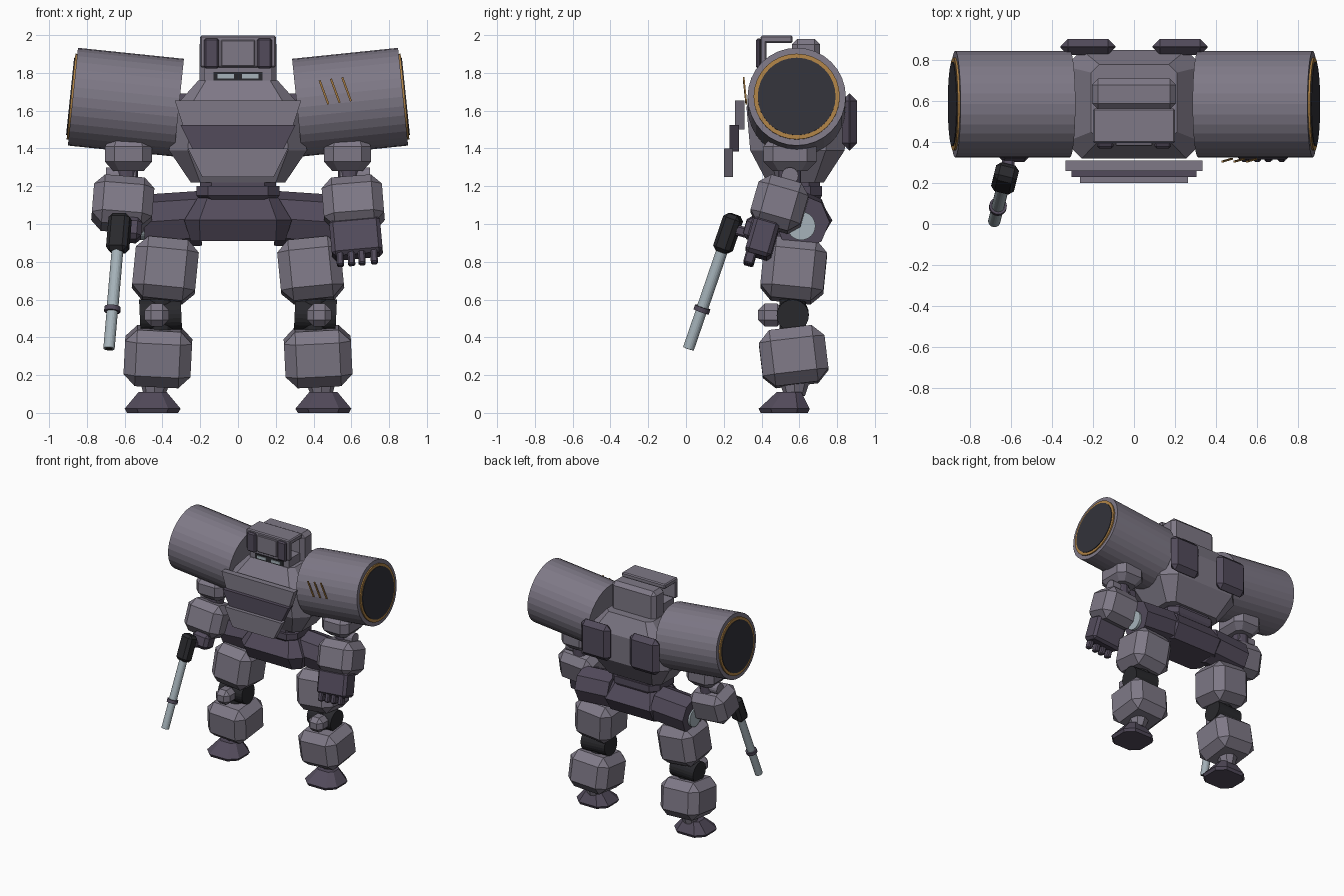
import bpy, bmesh
from mathutils import Vector, Euler

cube = bpy.data.objects.get("Cube")
if cube:
    bpy.data.objects.remove(cube, do_unlink=True)


def material(name, color):
    m = bpy.data.materials.new(name)
    m.use_nodes = True
    m.diffuse_color = (*color, 1)
    m.node_tree.nodes["Principled BSDF"].inputs["Base Color"].default_value = (*color, 1)
    return m


ARMOR = material("armor grey", (0.21, 0.19, 0.24))
DARK = material("dark purple grey", (0.085, 0.07, 0.105))
BLACK = material("joint black", (0.022, 0.022, 0.026))
LENS = material("lens black", (0.032, 0.032, 0.042))
GOLD = material("gold trim", (0.42, 0.22, 0.06))
STEEL = material("pale steel", (0.38, 0.45, 0.49))


def finish(name, bm, mat, loc=(0, 0, 0), rot=(0, 0, 0)):
    bmesh.ops.recalc_face_normals(bm, faces=bm.faces[:])
    mesh = bpy.data.meshes.new(name)
    bm.to_mesh(mesh)
    bm.free()
    mesh.materials.append(mat)
    ob = bpy.data.objects.new(name, mesh)
    ob.location, ob.rotation_euler = loc, rot
    bpy.context.collection.objects.link(ob)
    return ob


def box(name, loc, size, mat, chamfer=0, rot=(0, 0, 0)):
    bm = bmesh.new()
    bmesh.ops.create_cube(bm, size=1)
    bmesh.ops.scale(bm, vec=size, verts=bm.verts[:])
    if chamfer:
        bmesh.ops.bevel(bm, geom=bm.edges[:], offset=chamfer, segments=1,
                        profile=0.5, affect='EDGES')
    return finish(name, bm, mat, loc, rot)


def rod(name, start, end, r, mat, sides=32, r_end=None):
    a, b = Vector(start), Vector(end)
    bm = bmesh.new()
    bmesh.ops.create_cone(bm, cap_ends=True, segments=sides, radius1=r,
                          radius2=r if r_end is None else r_end, depth=(b - a).length)
    return finish(name, bm, mat, (a + b) / 2, (b - a).to_track_quat('Z', 'Y').to_euler())


def loft(name, rings, mat, x=0):
    """Stack of rectangles (z, half width, y front, y back, corner cut)."""
    bm = bmesh.new()
    loops = []
    for z, w, f, b, c in rings:
        pts = [(-w + c, f), (w - c, f), (w, f + c), (w, b - c),
               (w - c, b), (-w + c, b), (-w, b - c), (-w, f + c)]
        if not c:
            pts = [(-w, f), (w, f), (w, b), (-w, b)]
        loops.append([bm.verts.new((x + px, py, z)) for px, py in pts])
    for lo, hi in zip(loops, loops[1:]):
        n = len(lo)
        for i in range(n):
            bm.faces.new((lo[i], lo[(i + 1) % n], hi[(i + 1) % n], hi[i]))
    bm.faces.new(loops[0][::-1])
    bm.faces.new(loops[-1])
    return finish(name, bm, mat)


# Torso, waist and pelvis
loft("torso", [(1.22, .25, .43, .73, .05), (1.39, .365, .34, .84, .1),
               (1.62, .335, .32, .85, .08), (1.76, .21, .41, .78, .04)], ARMOR)
loft("waist_upper", [(1.19, .2, .43, .71, .06), (1.24, .2, .43, .71, .06)], DARK)
loft("waist_lower", [(1.13, .2, .43, .71, .06), (1.15, .22, .41, .72, .06),
                     (1.2, .22, .41, .72, .06)], DARK)
loft("pelvis", [(.91, .25, .43, .71, .05), (1.02, .285, .37, .775, .08),
                (1.145, .21, .44, .7, .05)], DARK)

# Stepped chest plates
for name, z0, z1, w0, w1, y, mat in (
        ("chest_plate_top", 1.5, 1.655, .285, .335, .26, ARMOR),
        ("chest_plate_middle", 1.385, 1.525, .235, .305, .23, DARK),
        ("chest_plate_bottom", 1.25, 1.4, .19, .265, .2, ARMOR)):
    loft(name, [(z0, w0, y, y + .05, 0), (z1, w1, y, y + .05, 0)], mat)

# Head
box("head", (0, .635, 1.84), (.41, .15, .28), ARMOR, .03)
box("face", (0, .49, 1.78), (.36, .15, .1), ARMOR)
box("brow", (0, .48, 1.978), (.4, .17, .04), ARMOR, .008)
box("visor", (0, .41, 1.912), (.4, .03, .165), ARMOR, .006)
box("visor_center", (0, .392, 1.905), (.18, .02, .14), ARMOR, .005)
box("eye_band", (0, .412, 1.782), (.26, .008, .045), BLACK)
for side, s in (("left", 1), ("right", -1)):
    box(f"{side}_visor_panel", (s * .14, .385, 1.903), (.08, .03, .16), DARK, .01)
    box(f"{side}_eye", (s * .065, .406, 1.782), (.085, .008, .022), STEEL)

for side, s in (("left", 1), ("right", -1)):
    # Shoulder drum with trimmed lens
    inner, outer = Vector((s * .313, .586, 1.616)), Vector((s * .874, .586, 1.674))
    out = (outer - inner).normalized()
    rod(f"{side}_shoulder_drum", inner, outer, .26, ARMOR)
    rod(f"{side}_drum_trim", outer - out * .02, outer + out * .01, .228, GOLD)
    rod(f"{side}_drum_lens", outer - out * .02, outer + out * .015, .206, LENS)
    # Back pod
    box(f"{side}_back_pod", (s * .225, .865, 1.54), (.27, .08, .3), DARK, .038)
    # Arm
    loft(f"{side}_upper_arm", [(1.28, .08, .46, .64, .03), (1.33, .125, .41, .69, .05),
                               (1.41, .125, .41, .69, .05), (1.46, .09, .45, .65, .03)],
         ARMOR, s * .58)
    rod(f"{side}_elbow_post", (s * .59, .55, 1.2), (s * .59, .55, 1.3), .06, DARK, 12)
    rod(f"{side}_elbow_pin", (s * .54, .55, 1.255), (s * .7, .55, 1.255), .045, ARMOR, 16)
    box(f"{side}_forearm", (s * .61, .495, 1.105), (.32, .275, .265), ARMOR, .055,
        (-.28, -s * .08, 0))
    # Hip
    rod(f"{side}_hip", (s * .2, .615, 1.03), (s * .5, .615, 1.01), .145, DARK, 8)
    rod(f"{side}_hip_cap", (s * .48, .61, .99), (s * .515, .61, .99), .075, STEEL)
    # Leg
    box(f"{side}_thigh", (s * .385, .57, .755), (.335, .335, .325), ARMOR, .062,
        (-.1, -s * .1, 0))
    rod(f"{side}_knee_joint", (s * .3, .565, .525), (s * .52, .565, .515), .085, BLACK, 24)
    rod(f"{side}_knee_post", (s * .41, .565, .4), (s * .4, .565, .63), .07, BLACK, 12)
    box(f"{side}_kneecap", (s * .43, .45, .518), (.13, .14, .12), ARMOR, .035)
    box(f"{side}_shin", (s * .424, .57, .298), (.355, .35, .3), ARMOR, .062,
        (.12, -s * .05, 0))
    rod(f"{side}_ankle", (s * .438, .575, .18), (s * .444, .575, .09), .085, ARMOR, 8, .055)
    loft(f"{side}_foot", [(0, .135, .395, .645, .06), (.022, .148, .385, .655, .065),
                          (.11, .075, .48, .61, .03)], DARK, s * .452)

# Drum stripes
for i in range(3):
    box("drum_stripe", (.455 + i * .06, .312, 1.697 + i * .008), (.011, .008, .135),
        GOLD, 0, (.1, -.35, 0))

# Open left hand
box("left_palm", (.625, .405, .925), (.27, .14, .2), DARK, .02, (-.28, -.09, 0))
for x in (.54, .6, .655, .72):
    box("left_finger", (x, .342, .825 + (x - .54) * .08), (.038, .055, .1), DARK, .008,
        (-.28, -.05, 0))

# Right hand and the long gun it holds
box("right_fist", (-.585, .375, .97), (.15, .13, .12), DARK, .025, (-.28, .09, 0))
box("right_grip", (-.615, .28, .965), (.06, .12, .055), DARK, .01, (-.28, 0, 0))
butt, tip = Vector((-.622, .257, 1.05)), Vector((-.683, .013, .34))
aim = (tip - butt).to_track_quat('Z', 'Y').to_euler()
box("gun_body", butt.lerp(tip, .14), (.115, .095, .21), BLACK, .022, aim)
rod("gun_barrel", butt.lerp(tip, .2), butt.lerp(tip, .72), .031, STEEL, 20)
rod("gun_ring", butt.lerp(tip, .69), butt.lerp(tip, .725), .043, DARK, 20)
rod("gun_muzzle", butt.lerp(tip, .71), tip, .03, STEEL, 20)
rod("gun_bore", butt.lerp(tip, .98), butt.lerp(tip, 1.002), .02, BLACK, 16)
